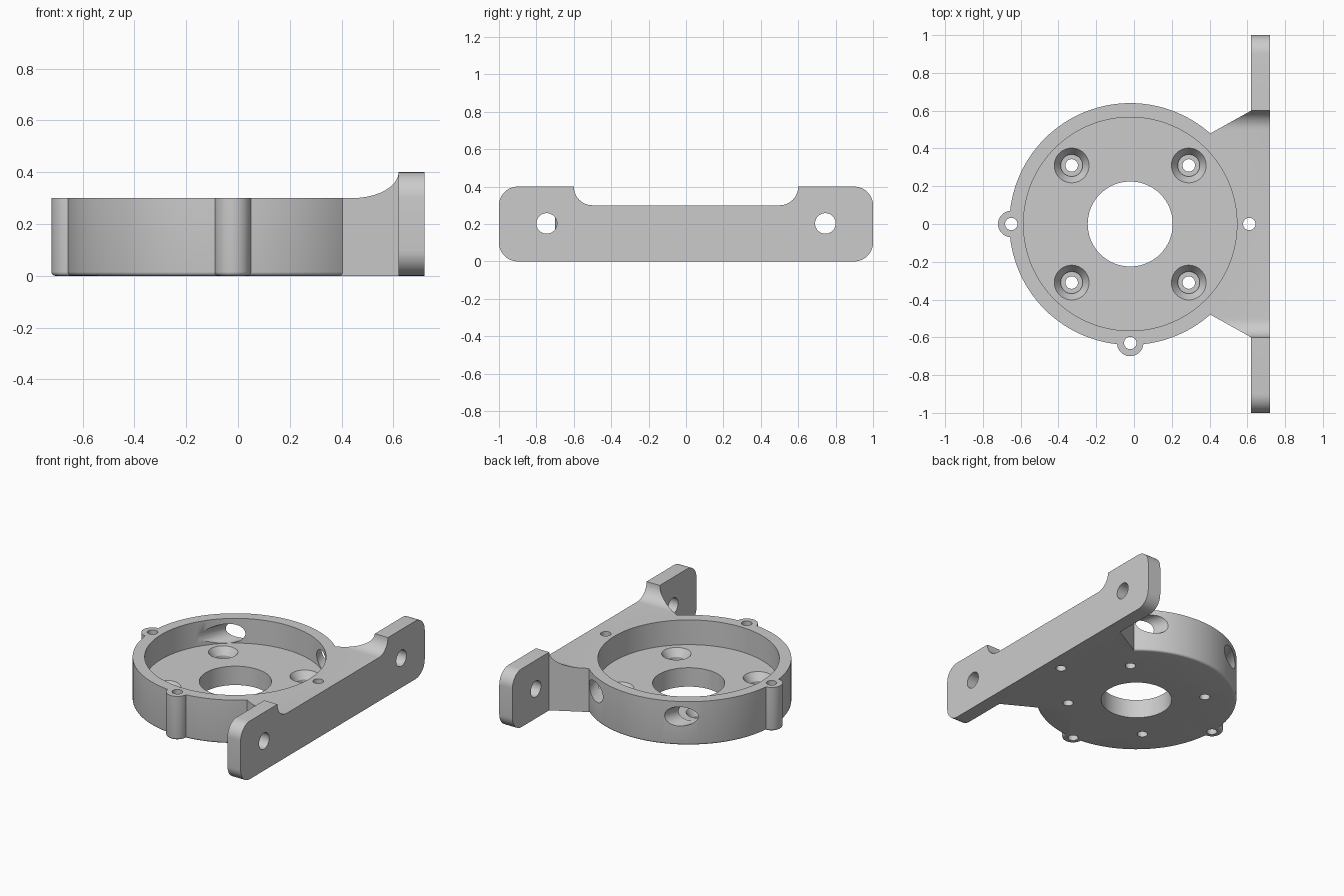
import bpy, bmesh, math
from mathutils import Vector, Matrix

cube = bpy.data.objects.get("Cube")
if cube:
    bpy.data.objects.remove(cube, do_unlink=True)

grey = bpy.data.materials.new("plain_grey")
grey.use_nodes = True
colour = (0.6, 0.6, 0.6, 1)
grey.diffuse_color = colour
grey.node_tree.nodes["Principled BSDF"].inputs["Base Color"].default_value = colour

CX = -0.02       # centre of the round housing
TOP = 0.3        # housing height
FLOOR = 0.13     # pocket floor height


def add_object(name, bm):
    bmesh.ops.recalc_face_normals(bm, faces=bm.faces)
    mesh = bpy.data.meshes.new(name)
    bm.to_mesh(mesh)
    bm.free()
    mesh.materials.append(grey)
    ob = bpy.data.objects.new(name, mesh)
    bpy.context.collection.objects.link(ob)
    return ob


def lathe(name, profile, origin, axis=(0, 0, 1), seg=48):
    """Solid of revolution from (radius, height) pairs."""
    bm = bmesh.new()
    rings = []
    for r, h in profile:
        rings.append([bm.verts.new((r * math.cos(math.tau * i / seg),
                                    r * math.sin(math.tau * i / seg), h))
                      for i in range(seg)])
    for a, b in zip(rings, rings[1:]):
        for i in range(seg):
            j = (i + 1) % seg
            bm.faces.new((a[i], a[j], b[j], b[i]))
    bm.faces.new(rings[0])
    bm.faces.new(rings[-1])
    rot = Vector((0, 0, 1)).rotation_difference(Vector(axis)).to_matrix().to_4x4()
    bm.transform(Matrix.Translation(origin) @ rot)
    return add_object(name, bm)


def prism(name, points, offset):
    """Flat outline extruded along an offset."""
    bm = bmesh.new()
    face = bm.faces.new([bm.verts.new(p) for p in points])
    out = bmesh.ops.extrude_face_region(bm, geom=[face])
    bmesh.ops.translate(bm, vec=offset,
                        verts=[v for v in out["geom"] if isinstance(v, bmesh.types.BMVert)])
    return add_object(name, bm)


def combine(target, tool, operation):
    mod = target.modifiers.new(tool.name, "BOOLEAN")
    mod.operation, mod.solver, mod.object = operation, "EXACT", tool
    bpy.context.view_layer.objects.active = target
    bpy.ops.object.modifier_apply(modifier=mod.name)
    bpy.data.objects.remove(tool, do_unlink=True)


def arc(cy, cz, r, start, end, n=10):
    angles = [math.radians(start + (end - start) * i / n) for i in range(n + 1)]
    return [(cy + r * math.cos(a), cz + r * math.sin(a)) for a in angles]


def round_foot(r, f=0.015):
    """Cylinder profile with a small rounded bottom edge."""
    return [(r - f + y, f + z) for y, z in arc(0, 0, f, -90, 0, 4)] + [(r, TOP)]


# Mounting flange with its web: side outline limited by the plan outline
half = arc(0.9, 0.1, 0.1, -90, 0) + arc(0.9, 0.3, 0.1, 0, 90) + arc(0.5, 0.4, 0.1, 0, -90)
outline = half + [(-y, z) for y, z in reversed(half)]
bracket = prism("mounting_bracket", [(0.2, y, z) for y, z in outline], (0.52, 0, 0))
plan = [(0.1, 0.31), (0.62, 0.6), (0.62, 1.1), (0.8, 1.1)]
plan += [(x, -y) for x, y in reversed(plan)]
combine(bracket, prism("plan_limit", [(x, y, -0.1) for x, y in plan], (0, 0, 0.7)), "INTERSECT")

# Round housing and its two screw lugs
lugs = [(-0.65, 0), (CX, -0.63)]
combine(bracket, lathe("housing", round_foot(0.64), (CX, 0, 0), seg=128), "UNION")
for x, y in lugs:
    combine(bracket, lathe("lug", round_foot(0.07), (x, y, 0)), "UNION")


def drill(profile, origin, axis=(0, 0, 1), seg=48):
    combine(bracket, lathe("cutter", profile, origin, axis, seg), "DIFFERENCE")


# Pocket and central bore
drill([(0.565, FLOOR), (0.565, 0.5)], (CX, 0, 0), seg=128)
drill([(0.225, -0.1), (0.225, 0.5)], (CX, 0, 0), seg=96)

# Countersunk floor holes
sink = [(0.033, -0.1), (0.033, 0.06), (0.058, 0.06), (0.058, 0.08), (0.092, FLOOR), (0.092, 0.2)]
for sx in (-1, 1):
    for sy in (-1, 1):
        drill(sink, (CX + 0.31 * sx, 0.31 * sy, 0))

# Small vertical screw holes
for x, y in lugs + [(0.61, 0)]:
    drill([(0.033, -0.1), (0.033, 0.5)], (x, y, 0), seg=32)

# Flange bolt holes
for sy in (-1, 1):
    drill([(0.055, 0), (0.055, 0.4)], (0.5, 0.745 * sy, 0.203), (1, 0, 0))

# Slanted side openings in the housing wall, mirrored
foot, way = math.radians(160), math.radians(70)
for s in (1, -1):
    start = (CX + s * 0.49 * math.cos(foot), 0.49 * math.sin(foot), 0.197)
    drill([(0.066, 0), (0.066, 0.7)], start, (s * math.cos(way), math.sin(way), 0))

bpy.ops.object.select_all(action="DESELECT")
bracket.select_set(True)
bpy.context.view_layer.objects.active = bracket
bpy.ops.object.shade_smooth_by_angle(angle=math.radians(30))
